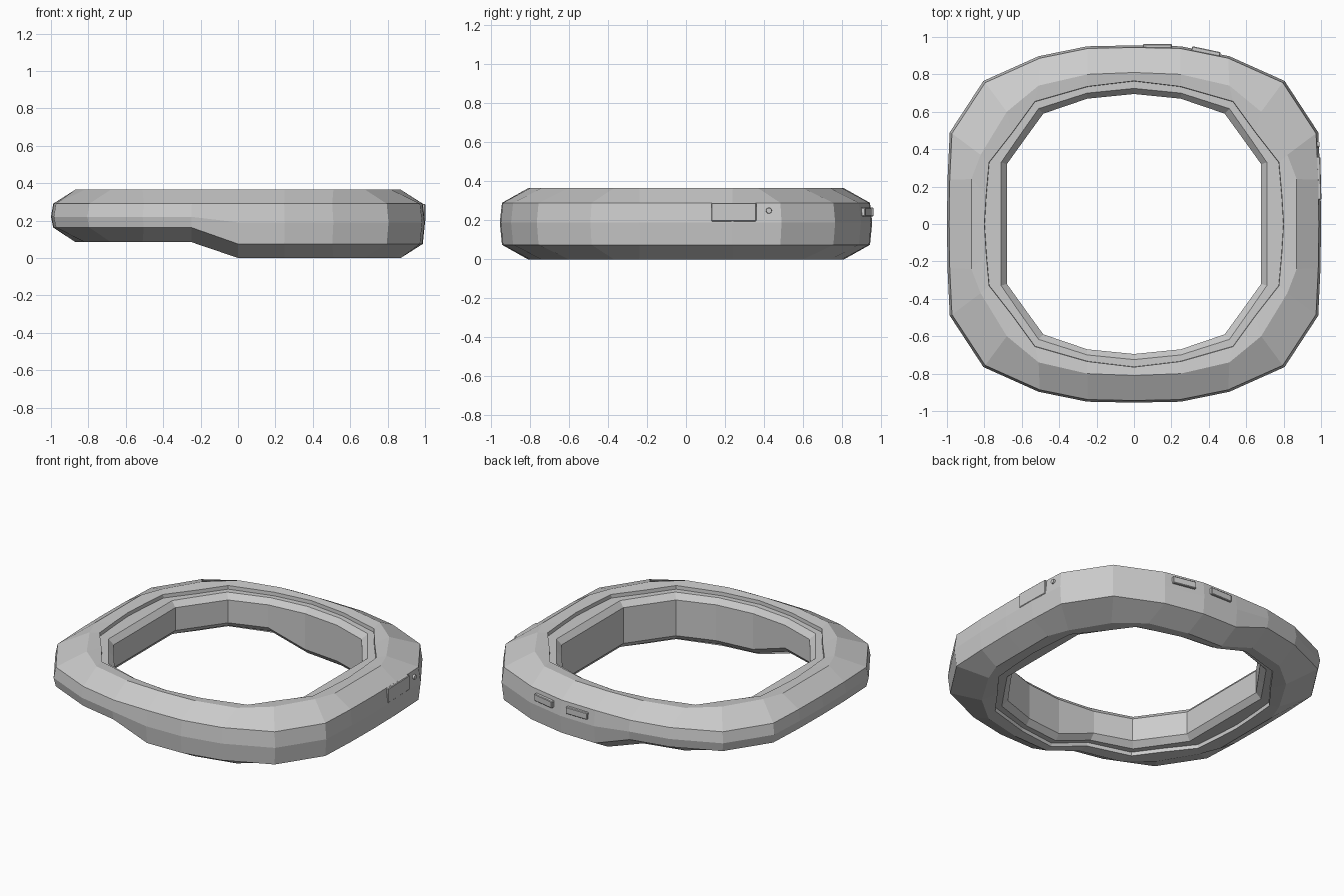
import bpy, bmesh, math

if "Cube" in bpy.data.objects:
    bpy.data.objects.remove(bpy.data.objects["Cube"])

# Quarter outlines, from the back centre round to the right side
OUTER = [(0, .955), (.25, .95), (.51, .897), (.805, .765), (.985, .49), (.997, .24), (1, 0)]
SHOULDER = [(0, .81), (.25, .80), (.51, .74), (.68, .60), (.82, .37), (.87, .24), (.87, 0)]
GROOVE = [(0, .765), (.25, .735), (.53, .655), (.65, .49), (.775, .33), (.79, .16), (.80, 0)]
LEDGE = [(0, .725), (.25, .70), (.51, .617), (.61, .475), (.71, .33), (.71, .16), (.71, 0)]
INNER = [(0, .695), (.25, .67), (.485, .59), (.583, .455), (.68, .32), (.68, .16), (.68, 0)]


def full_loop(q, s=1.0):
    right = q + [(x, -y) for x, y in q[-2::-1]]
    return [(x * s, y * s) for x, y in right + [(-x, y) for x, y in right[-2:0:-1]]]


# Cross-section: outline, scale, height, amount lifted on the thin left half
SECTION = [(OUTER, 1, .19, .03), (OUTER, .988, .29, 0), (SHOULDER, 1, .365, 0),
           (GROOVE, 1, .358, 0), (GROOVE, .998, .335, 0), (LEDGE, 1, .335, 0),
           (INNER, 1, .30, 0), (INNER, 1, .065, .085), (LEDGE, 1, .03, .085),
           (GROOVE, .998, .03, .085), (GROOVE, 1, .006, .085),
           (SHOULDER, 1, 0, .085), (OUTER, .988, .075, .088)]


def finish(name, bm):
    bmesh.ops.recalc_face_normals(bm, faces=bm.faces)
    me = bpy.data.meshes.new(name)
    bm.to_mesh(me)
    bm.free()
    ob = bpy.data.objects.new(name, me)
    bpy.context.collection.objects.link(ob)
    return ob


# Ring-shaped case
bm = bmesh.new()
rings = []
for outline, s, z, lift in SECTION:
    rings.append([bm.verts.new((x, y, z + lift * min(1, max(0, -x / .25))))
                  for x, y in full_loop(outline, s)])
n = len(rings[0])
for a, b in zip(rings, rings[1:] + rings[:1]):
    for i in range(n):
        j = (i + 1) % n
        bm.faces.new((a[i], a[j], b[j], b[i]))
finish("case_ring", bm)


def plate(name, loc, size, rot=0):
    bm = bmesh.new()
    bmesh.ops.create_cube(bm, size=1)
    bmesh.ops.scale(bm, vec=size, verts=bm.verts)
    ob = finish(name, bm)
    ob.location = loc
    ob.rotation_euler[2] = rot
    mod = ob.modifiers.new("bevel", 'BEVEL')
    mod.width = .004
    mod.segments = 1
    return ob


# Side port cover and the two back buttons
plate("port_cover", (.982, .245, .242), (.034, .23, .095), math.radians(1.5))
plate("back_button_left", (.125, .942, .243), (.155, .04, .045))
plate("back_button_right", (.383, .915, .243), (.155, .04, .045), math.radians(-12))

# Small round hole rim beside the port cover
bm = bmesh.new()
bmesh.ops.create_cone(bm, cap_ends=True, segments=12, radius1=.017, radius2=.014, depth=.03)
pin = finish("side_pin", bm)
pin.location = (.978, .425, .25)
pin.rotation_euler[1] = math.pi / 2
